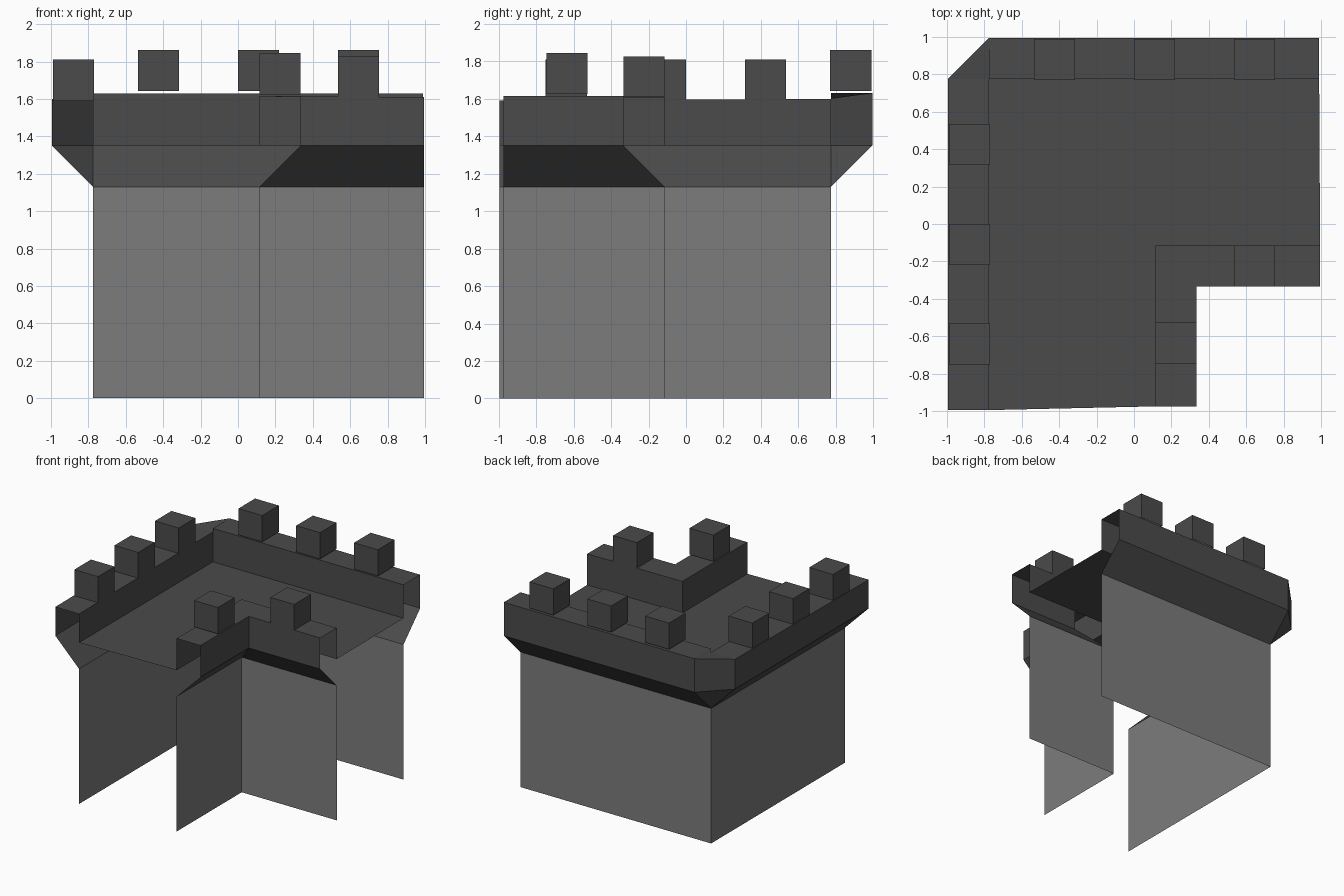
import bpy, bmesh

if "Cube" in bpy.data.objects:
    bpy.data.objects.remove(bpy.data.objects["Cube"])


def grey(name, v):
    m = bpy.data.materials.new(name)
    m.diffuse_color = (v, v, v, 1)
    m.use_nodes = True
    m.node_tree.nodes["Principled BSDF"].inputs["Base Color"].default_value = m.diffuse_color
    return m


LIGHT, DARK = grey("light_stone", 0.2), grey("dark_stone", 0.07)


def finish(name, bm, mat):
    bmesh.ops.remove_doubles(bm, verts=bm.verts, dist=0.001)
    me = bpy.data.meshes.new(name)
    bm.to_mesh(me)
    bm.free()
    me.materials.append(mat)
    ob = bpy.data.objects.new(name, me)
    bpy.context.collection.objects.link(ob)
    return ob


def sweep(name, path, profile, tops, mat, flip=False):
    """Run a profile of (offset, z) along a path; z None means the path's own top height."""
    bm = bmesh.new()
    cols = []
    for i, top in enumerate(tops):
        cols.append([bm.verts.new((*path(d)[i], top if z is None else z)) for d, z in profile])
    for a, b in zip(cols, cols[1:]):
        for k in range(len(profile) - 1):
            f = [a[k], b[k], b[k + 1], a[k + 1]]
            bm.faces.new(f[::-1] if flip else f)
    return finish(name, bm, mat)


def outer_path(d):  # outside of the L, corner clipped where it overhangs
    return [(-0.775 - d, -0.995), (-0.775 - d, 0.775),
            (-0.775, 0.775 + d), (0.99, 0.775 + d)]


def inner_path(d):  # inside of the L, mitred corner
    return [(0.115 + d, -0.975), (0.115 + d, -0.115 - d), (0.995, -0.115 - d)]


WALL = [(0, 0), (0, 1.13)]
PARAPET = [(0, 1.13), (0.22, 1.35), (0.22, None), (0, None), (0, 1.35)]
OUTER_TOP = [1.59, 1.60, 1.63, 1.63]
INNER_TOP = [1.615, 1.615, 1.61]

# Walls and overhanging parapets, open at both ends
sweep("outer_wall", outer_path, WALL, OUTER_TOP, LIGHT, True)
sweep("outer_parapet", outer_path, PARAPET, OUTER_TOP, DARK, True)
sweep("inner_wall", inner_path, WALL, INNER_TOP, LIGHT)
sweep("inner_parapet", inner_path, PARAPET, INNER_TOP, DARK)

# L-shaped walkway
bm = bmesh.new()
outline = [(-0.775, -0.995), (0.115, -0.975), (0.115, -0.115),
           (0.995, -0.115), (0.99, 0.775), (-0.775, 0.775)]
bm.faces.new([bm.verts.new((x, y, 1.35)) for x, y in outline])
finish("walkway", bm, DARK)


# Merlons: cubes without a bottom
def merlon(x, y, z, size=0.22):
    bm = bmesh.new()
    bmesh.ops.create_cube(bm, size=size)
    bm.normal_update()
    bmesh.ops.delete(bm, geom=[f for f in bm.faces if f.normal.z < -0.5], context='FACES_ONLY')
    finish("merlon", bm, DARK).location = (x, y, z + size / 2)


for y in (-0.64, -0.11, 0.425):
    merlon(-0.88, y, 1.59)
for x in (-0.425, 0.11, 0.645):
    merlon(x, 0.88, 1.642)
merlon(0.225, -0.635, 1.625)
merlon(0.645, -0.225, 1.607)
